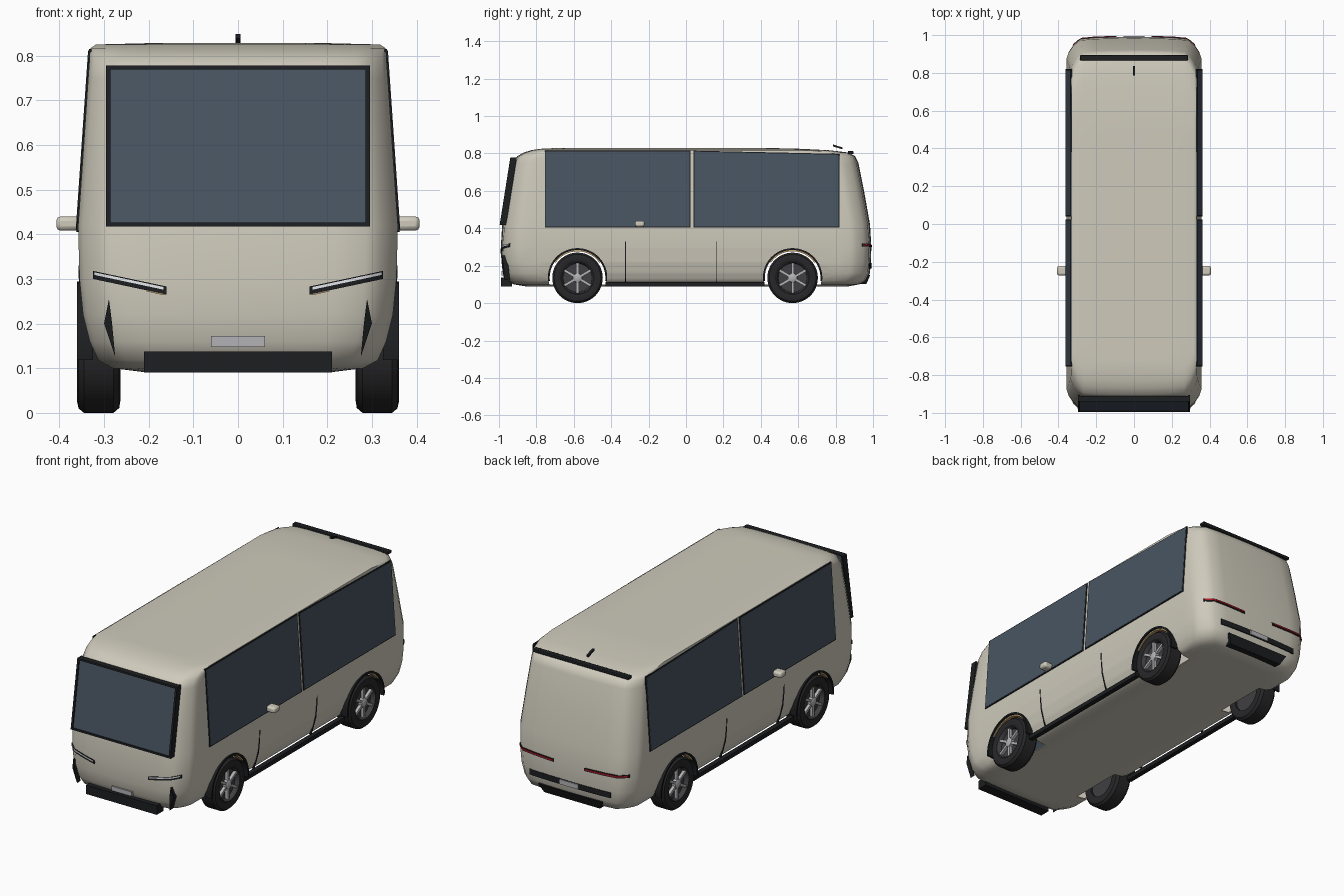
import bpy, bmesh, math
from mathutils import Matrix, Vector

if "Cube" in bpy.data.objects:
    bpy.data.objects.remove(bpy.data.objects["Cube"])


def mat(name, *c):
    m = bpy.data.materials.new(name)
    m.diffuse_color = (*c, 1)
    m.use_nodes = True
    m.node_tree.nodes["Principled BSDF"].inputs["Base Color"].default_value = m.diffuse_color
    return m


PAINT = mat("paint", .62, .59, .50)
GLASS = mat("glass", .065, .09, .12)
BLACK = mat("black", .012, .013, .015)
RUBBER = mat("rubber", .02, .02, .022)
DARK = mat("dark_metal", .05, .05, .055)
SILVER = mat("silver", .45, .45, .46)
WHITE = mat("lamp_white", .8, .82, .85)
PLATE = mat("plate_grey", .45, .45, .47)
RED = mat("lamp_red", .45, .01, .02)
TAN = mat("tan", .6, .4, .18)


def finish(name, bm, m, mirror=False, bevel=0, loc=(0, 0, 0), smooth=35):
    bmesh.ops.recalc_face_normals(bm, faces=bm.faces)
    me = bpy.data.meshes.new(name)
    bm.to_mesh(me)
    bm.free()
    ob = bpy.data.objects.new(name, me)
    bpy.context.collection.objects.link(ob)
    ob.location = loc
    me.materials.append(m)
    if bevel:
        b = ob.modifiers.new("bevel", 'BEVEL')
        b.width, b.segments = bevel, 2
    if mirror:
        ob.modifiers.new("mirror", 'MIRROR')
    if smooth:
        shade(ob, smooth)
    return ob


def shade(ob, angle):
    bpy.ops.object.select_all(action='DESELECT')
    ob.select_set(True)
    bpy.context.view_layer.objects.active = ob
    bpy.ops.object.shade_smooth_by_angle(angle=math.radians(angle))


def slab(name, pts, d, m, **k):
    """Polygon extruded by the vector d."""
    bm = bmesh.new()
    a = [bm.verts.new(p) for p in pts]
    b = [bm.verts.new(Vector(p) + Vector(d)) for p in pts]
    bm.faces.new(a)
    bm.faces.new(b)
    n = len(a)
    for i in range(n):
        bm.faces.new((a[i], a[(i + 1) % n], b[(i + 1) % n], b[i]))
    return finish(name, bm, m, **k)


def box(name, lo, hi, m, **k):
    (x, y, z), (X, Y, Z) = lo, hi
    return slab(name, [(x, y, z), (X, y, z), (X, Y, z), (x, Y, z)], (0, 0, Z - z), m, **k)


def lathe(name, prof, loc, m, seg=40, closed=False):
    """Profile of (x, radius) turned about the x axis."""
    bm = bmesh.new()
    rings = []
    for x, r in prof:
        rings.append([bm.verts.new((x, r * math.cos(t), r * math.sin(t)))
                      for t in (2 * math.pi * i / seg for i in range(seg))])
    pairs = list(zip(rings, rings[1:])) + ([(rings[-1], rings[0])] if closed else [])
    for a, b in pairs:
        for i in range(seg):
            j = (i + 1) % seg
            bm.faces.new((a[i], a[j], b[j], b[i]))
    if not closed:
        bm.faces.new(rings[0])
        bm.faces.new(rings[-1])
    return finish(name, bm, m, mirror=True, loc=loc)


# Plan outline of the nose and tail: fraction of half width, setback
NOSE = [(0, 0), (.35, .002), (.6, .005), (.8, .012), (.9, .042), (.97, .078), (1, .11)]


def setback(f):
    for (a, p), (b, q) in zip(NOSE, NOSE[1:]):
        if f <= b:
            return p + (q - p) * (f - a) / (b - a)
    return .11


# Body shell: stacked rings of (z, half width, front y, rear y)
LEVELS = [(.09, .2, -.86, .87), (.1, .28, -.92, .925), (.118, .313, -.955, .962),
          (.16, .332, -.977, .983), (.22, .347, -.987, .989), (.3, .355, -.99, .991),
          (.42, .358, -.983, .984), (.6, .3455, -.956, .952), (.75, .3355, -.928, .922),
          (.785, .333, -.903, .905), (.805, .332, -.868, .87), (.817, .330, -.83, .77),
          (.825, .318, -.78, .62), (.828, .2, -.72, .5)]
bm = bmesh.new()
rings = []
for z, w, yf, yr in LEVELS:
    half = [(f * w, yf + s) for f, s in NOSE] + [(w, yf + .17), (w, yr - .17)]
    half += [(f * w, yr - s) for f, s in reversed(NOSE)]
    ring = half + [(-x, y) for x, y in reversed(half[1:-1])]
    rings.append([bm.verts.new((x, y, z)) for x, y in ring])
for a, b in zip(rings, rings[1:]):
    for i in range(len(a)):
        j = (i + 1) % len(a)
        bm.faces.new((a[i], a[j], b[j], b[i]))
bm.faces.new(rings[0])
bm.faces.new(rings[-1])
body = finish("body_shell", bm, PAINT, smooth=0)
sol = body.modifiers.new("shell", 'SOLIDIFY')
sol.thickness, sol.offset = .006, -1

# Wheel arch cuts
AXLES = [("front", -.58), ("rear", .57)]
AZ = .135
cutters = []
for n, y in AXLES:
    for s in (-1, 1):
        arc = [(s * .23, y + .155 * math.cos(t), AZ + .155 * math.sin(t))
               for t in (2 * math.pi * i / 48 for i in range(48))]
        c = slab("arch_cutter", arc, (s * .2, 0, 0), PAINT, smooth=0)
        c.hide_render = True
        bo = body.modifiers.new("arch", 'BOOLEAN')
        bo.operation, bo.object, bo.solver = 'DIFFERENCE', c, 'EXACT'
        cutters.append(c)
bpy.context.view_layer.objects.active = body
for m in list(body.modifiers):
    bpy.ops.object.modifier_apply(modifier=m.name)
for c in cutters:
    bpy.data.objects.remove(c)
shade(body, 40)
body.modifiers.new("normals", 'WEIGHTED_NORMAL').keep_sharp = True


def arch(name, y, r0, r1, a0, a1, x0, x1, m):
    ts = [math.radians(a0 + (a1 - a0) * i / 28) for i in range(29)]
    pts = [(x0, y + r1 * math.cos(t), AZ + r1 * math.sin(t)) for t in ts]
    pts += [(x0, y + r0 * math.cos(t), AZ + r0 * math.sin(t)) for t in reversed(ts)]
    slab(name, pts, (x1 - x0, 0, 0), m, mirror=True)


# Wheels and arch trims
for n, y in AXLES:
    loc = (0, y, AZ)
    lathe(n + "_tyre", [(.268, .085), (.263, .105), (.266, .124), (.279, .135), (.345, .135),
                        (.357, .125), (.361, .107), (.355, .087)], loc, RUBBER, 48, True)
    lathe(n + "_rim", [(.28, .03), (.28, .09), (.355, .09), (.357, .085), (.35, .08),
                       (.334, .077), (.334, .02)], loc, DARK)
    lathe(n + "_hub", [(.33, .026), (.352, .024), (.357, .015)], loc, SILVER, 24)
    bm = bmesh.new()
    for i in range(6):
        R = Matrix.Rotation(i * math.pi / 3, 4, 'X')
        T = Matrix.Translation((.343, 0, .05))
        bmesh.ops.create_cube(bm, size=1, matrix=R @ T @ Matrix.Diagonal((.016, .014, .066, 1)))
    finish(n + "_spokes", bm, DARK if n == "none" else SILVER, mirror=True, loc=loc)
    arch(n + "_arch_trim", y, .149, .159, -6, 186, .325, .361, BLACK)
    arch(n + "_arch_liner", y, .142, .149, 35, 145, .315, .352, TAN)

# Side windows with dark trims
for n, y0, y1, zt in [("front", -.75, .02, .81), ("rear", .045, .815, .793)]:
    def quad(g, out):
        q = [(y0 - g, .41 - g), (y1 + g, .41 - g), (y1 + g, zt + g), (y0 - g, .81 + g)]
        return [(.3595 - .069 * (z - .41) + out, y, z) for y, z in q]
    slab(n + "_side_window", quad(0, .004), (-.006, 0, 0), GLASS, mirror=True)
    slab(n + "_side_window_trim", quad(.005, .0025), (-.006, 0, 0), BLACK, mirror=True)


# Windscreen: sloped glass and a frame of four bars
def screen(x0, x1, z0, z1, out):
    return [(x, -.988 + .158 * (z - .42) - out, z)
            for x, z in ((x0, z0), (x1, z0), (x1, z1), (x0, z1))]


slab("windscreen", screen(-.288, .288, .423, .772, .002), (0, .025, 0), GLASS)
slab("windscreen_frame_side", screen(.285, .296, .417, .778, .008), (0, .035, 0), BLACK, mirror=True)
for n, z in (("bottom", .417), ("top", .769)):
    slab("windscreen_frame_" + n, screen(-.285, .285, z, z + .009, .008), (0, .03, 0), BLACK)


def strip(name, x0, z0, x1, z1, h, end, out, m, w=.356, y=.99, mirror=True):
    """Bar following the nose (end=-1) or tail (end=1)."""
    bm = bmesh.new()
    rows = []
    for i in range(11):
        t = i / 10
        x, z = x0 + (x1 - x0) * t, z0 + (z1 - z0) * t
        s = y - setback(abs(x) / w)
        rows.append([bm.verts.new((x, end * (s + o), z + k * h / 2))
                     for o, k in ((out, -1), (out, 1), (-.012, 1), (-.012, -1))])
    for a, b in zip(rows, rows[1:]):
        for k in range(4):
            bm.faces.new((a[k], a[(k + 1) % 4], b[(k + 1) % 4], b[k]))
    bm.faces.new(rows[0])
    bm.faces.new(rows[-1])
    finish(name, bm, m, mirror=mirror)


# Lamps
strip("headlight_housing", .16, .274, .325, .309, .018, -1, .004, BLACK)
strip("headlight_lens", .167, .279, .322, .312, .006, -1, .006, WHITE)
strip("indicator", .165, .2655, .205, .274, .004, -1, .003, TAN)
strip("tail_light_housing", .09, .303, .325, .311, .016, 1, .004, BLACK)
strip("tail_light_lens", .095, .304, .323, .312, .007, 1, .007, RED)

# Front bumper details
box("front_grille", (-.21, -.988, .09), (.21, -.93, .138), BLACK)
box("front_number_plate", (-.06, -.987, .148), (.06, -.965, .172), PLATE)
slab("front_corner_vent", [(.289, -.985, .255), (.3, -.975, .2), (.275, -.972, .125), (.282, -.985, .2)],
     (0, .03, 0), BLACK, mirror=True)

# Rear bumper details
strip("rear_bumper_strip", -.24, .2, .24, .2, .03, 1, .006, BLACK, .345, .985, False)
box("rear_number_plate", (-.055, .97, .187), (.055, .995, .213), PLATE)
slab("rear_diffuser", [(-.19, .985, .15), (.19, .985, .15), (.165, .965, .103), (-.165, .965, .103)],
     (0, -.04, 0), BLACK)

# Roof bar and aerial
box("roof_rear_bar", (-.285, .865, .797), (.285, .895, .813), BLACK, bevel=.003)
slab("roof_aerial", [(-.006, .785, .849), (-.006, .837, .832), (-.006, .835, .823), (-.006, .785, .838)],
     (.012, 0, 0), BLACK)

# Sills, door seams and side pods
box("sill", (.315, -.43, .09), (.341, .42, .112), BLACK, mirror=True)
for n, y in (("front", -.325), ("rear", .16)):
    slab(n + "_door_seam", [(.3575, y, .33), (.356, y, .28), (.3495, y, .21), (.333, y, .15),
                            (.322, y, .112), (.31, y, .112), (.34, y, .33)],
         (0, .004, 0), BLACK, mirror=True)
box("side_pod", (.35, -.272, .408), (.407, -.222, .44), PAINT, mirror=True, bevel=.01)
